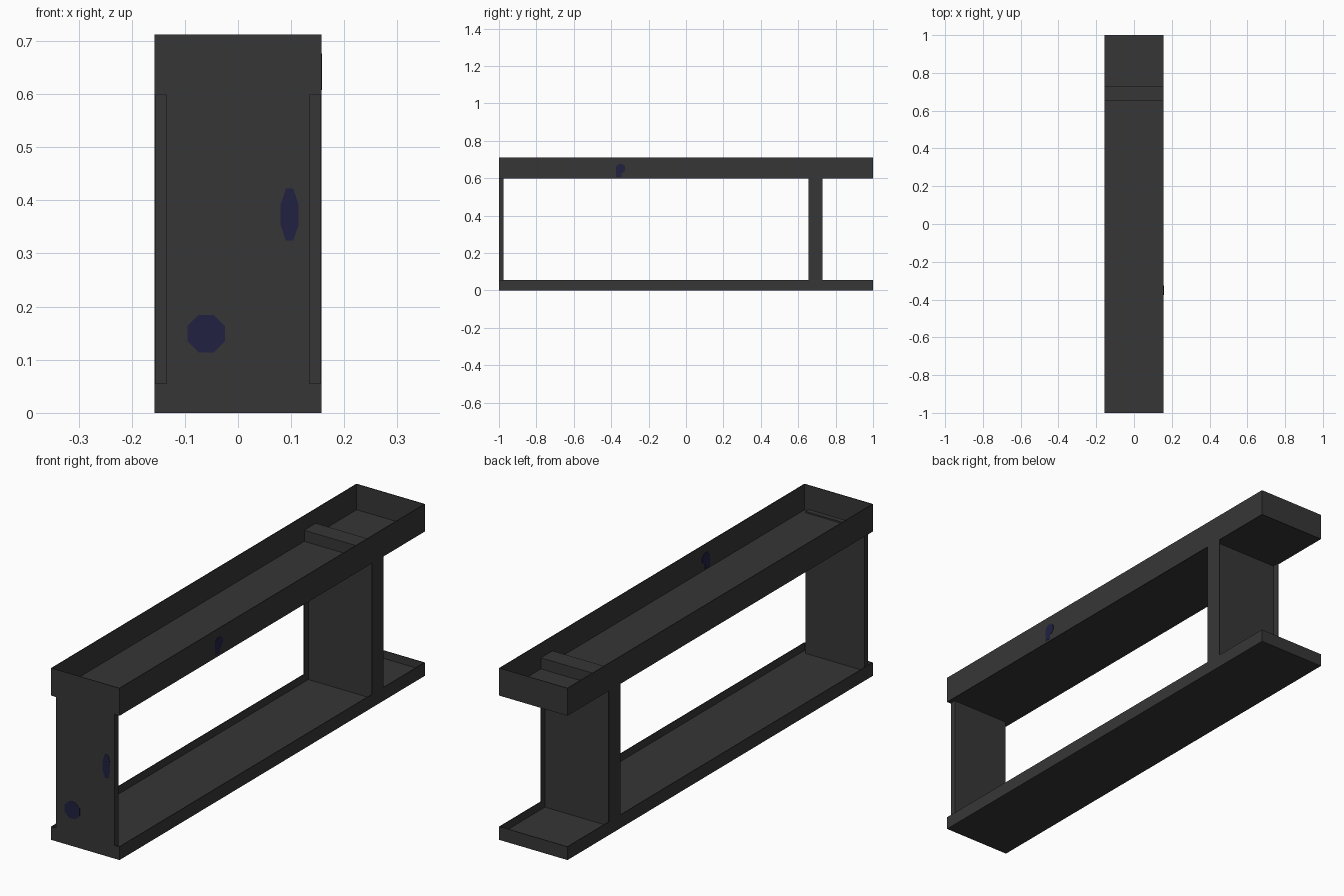
import bpy, bmesh, math
from mathutils import Matrix, Vector

cube = bpy.data.objects.get("Cube")
if cube:
    bpy.data.objects.remove(cube, do_unlink=True)


def material(name, rgb):
    m = bpy.data.materials.new(name)
    m.use_nodes = True
    m.diffuse_color = (*rgb, 1)
    m.node_tree.nodes["Principled BSDF"].inputs["Base Color"].default_value = (*rgb, 1)
    return m


GREY = material("dark grey", (0.037, 0.037, 0.037))
BLUE = material("dark blue", (0.015, 0.015, 0.055))

W, L = 0.157, 1.0          # half width, half length
SHEET, PLATE = 0.003, 0.023  # thin wall, thick panel


def finish(name, bm, mat):
    mesh = bpy.data.meshes.new(name)
    bm.to_mesh(mesh)
    bm.free()
    mesh.materials.append(mat)
    obj = bpy.data.objects.new(name, mesh)
    bpy.context.collection.objects.link(obj)
    return obj


def add_box(bm, xs, ys, zs):
    lo, hi = Vector((xs[0], ys[0], zs[0])), Vector((xs[1], ys[1], zs[1]))
    mat = Matrix.Translation((lo + hi) / 2) @ Matrix.Diagonal((*(hi - lo), 1))
    bmesh.ops.create_cube(bm, size=1, matrix=mat)


def boxes(name, parts, mat=GREY):
    bm = bmesh.new()
    for p in parts:
        add_box(bm, *p)
    return finish(name, bm, mat)


def tray(name, z, floor):
    """Open tray: four sheet walls around a floor plate."""
    i, j = W - SHEET, L - SHEET
    boxes(name, [
        ((-W, -i), (-L, L), z), ((i, W), (-L, L), z),
        ((-i, i), (-L, -j), z), ((-i, i), (j, L), z),
        ((-i, i), (-j, j), floor),
    ])


def spot(name, matrix, rx, ry, depth):
    """Thin rounded plate in the matrix's xy plane."""
    bm = bmesh.new()
    bmesh.ops.create_cone(bm, cap_ends=True, segments=8, radius1=1, radius2=1, depth=1,
                          matrix=matrix @ Matrix.Diagonal((rx, ry, depth, 1))
                          @ Matrix.Rotation(math.pi / 8, 4, "Z"))
    finish(name, bm, BLUE)


# Trays
tray("base_tray", (0, 0.055), (0, 0.023))
tray("upper_tray", (0.598, 0.712), (0.602, 0.606))

# Front panel, slightly narrower than the trays
boxes("front_panel", [((-0.135, 0.135), (-L, PLATE - L), (0.02, 0.612))])

# Rear post: central web between two side sheets, capped above the tray floor
mid, half = 0.692, 0.038
side = (mid - half, mid + half)
boxes("rear_post", [
    ((-W, SHEET - W), side, (0.05, 0.6)),
    ((W - SHEET, W), side, (0.05, 0.6)),
    ((SHEET - W, W - SHEET), (mid - PLATE / 2, mid + PLATE / 2), (0.02, 0.6)),
    ((SHEET - W, W - SHEET), side, (0.606, 0.652)),
])

# Painted spots on the front panel
facing_front = Matrix.Rotation(math.pi / 2, 4, "X")
for name, x, z, rx, rz in (("round_spot", -0.06, 0.149, 0.038, 0.038),
                           ("long_spot", 0.097, 0.373, 0.018, 0.053)):
    spot(name, Matrix.Translation((x, -L, z)) @ facing_front, rx, rz, 0.002)

# Painted hook on the tray's left wall, showing on both faces
facing_side = Matrix.Rotation(math.pi / 2, 4, "Y")
wall_x = W - SHEET / 2
spot("hook_mark_top", Matrix.Translation((wall_x, -0.35, 0.652)) @ facing_side,
     0.026, 0.027, SHEET + 0.002)
boxes("hook_mark_stem", [((W - SHEET - 0.001, W + 0.001), (-0.375, -0.345), (0.608, 0.65))], BLUE)
